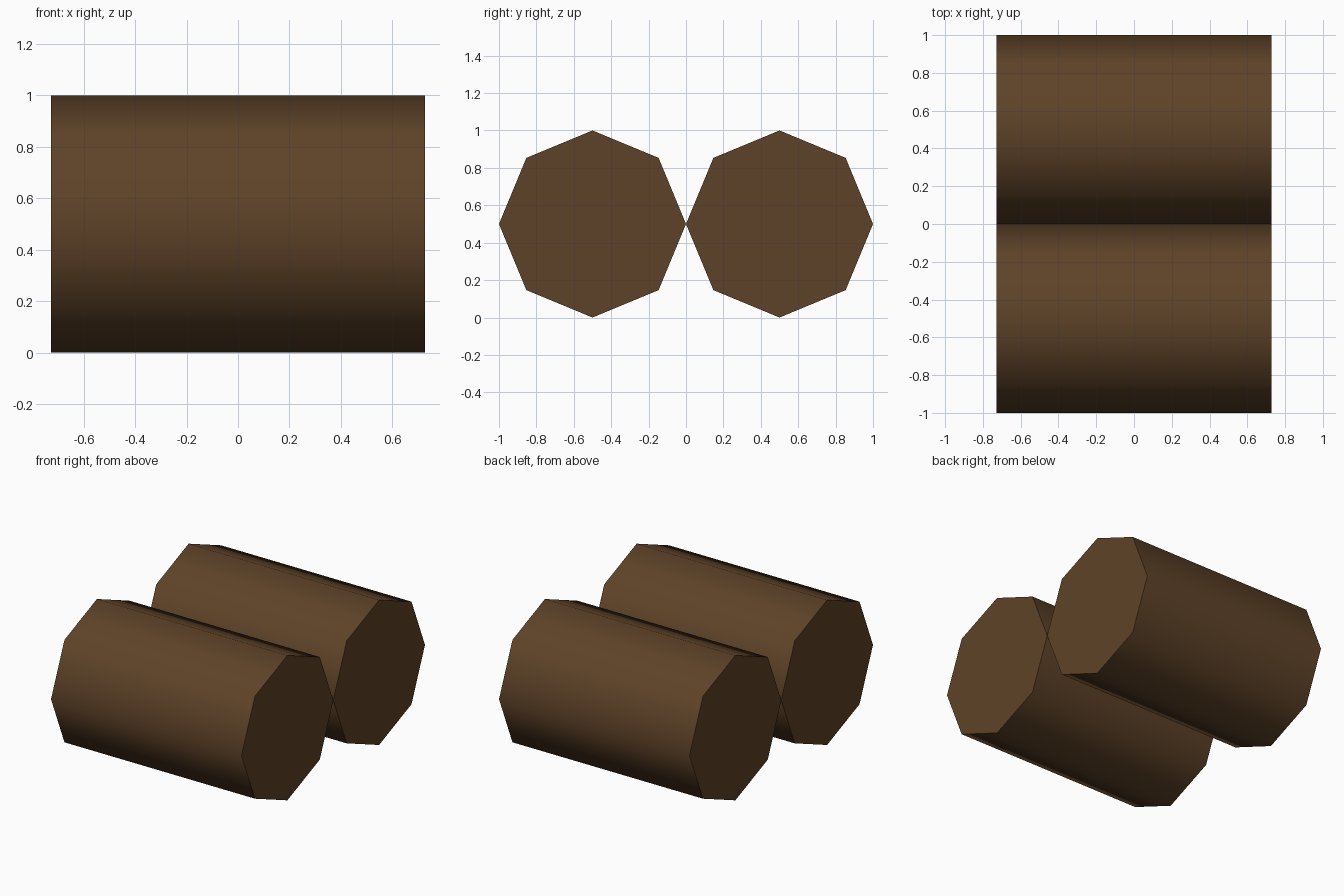
import bpy
import math

if "Cube" in bpy.data.objects:
    bpy.data.objects.remove(bpy.data.objects["Cube"])

RADIUS = 0.5
LENGTH = 1.454

# Single brown bark colour
brown = bpy.data.materials.new("dark brown wood")
brown.diffuse_color = (0.112, 0.055, 0.021, 1.0)
brown.use_nodes = True
brown.node_tree.nodes["Principled BSDF"].inputs["Base Color"].default_value = brown.diffuse_color


def add_log(name, y):
    """Eight-sided log lying along x, with a corner pointing straight up."""
    bpy.ops.mesh.primitive_cylinder_add(
        vertices=8, radius=RADIUS, depth=LENGTH,
        location=(0, y, RADIUS), rotation=(0, math.pi / 2, 0))
    log = bpy.context.object
    log.name = name
    log.data.materials.append(brown)
    # Smooth round the bark, keep the cut ends crisp
    bpy.ops.object.shade_smooth_by_angle(angle=math.radians(60))
    return log


# Two logs touching side by side
add_log("front_log", -RADIUS)
add_log("back_log", RADIUS)
